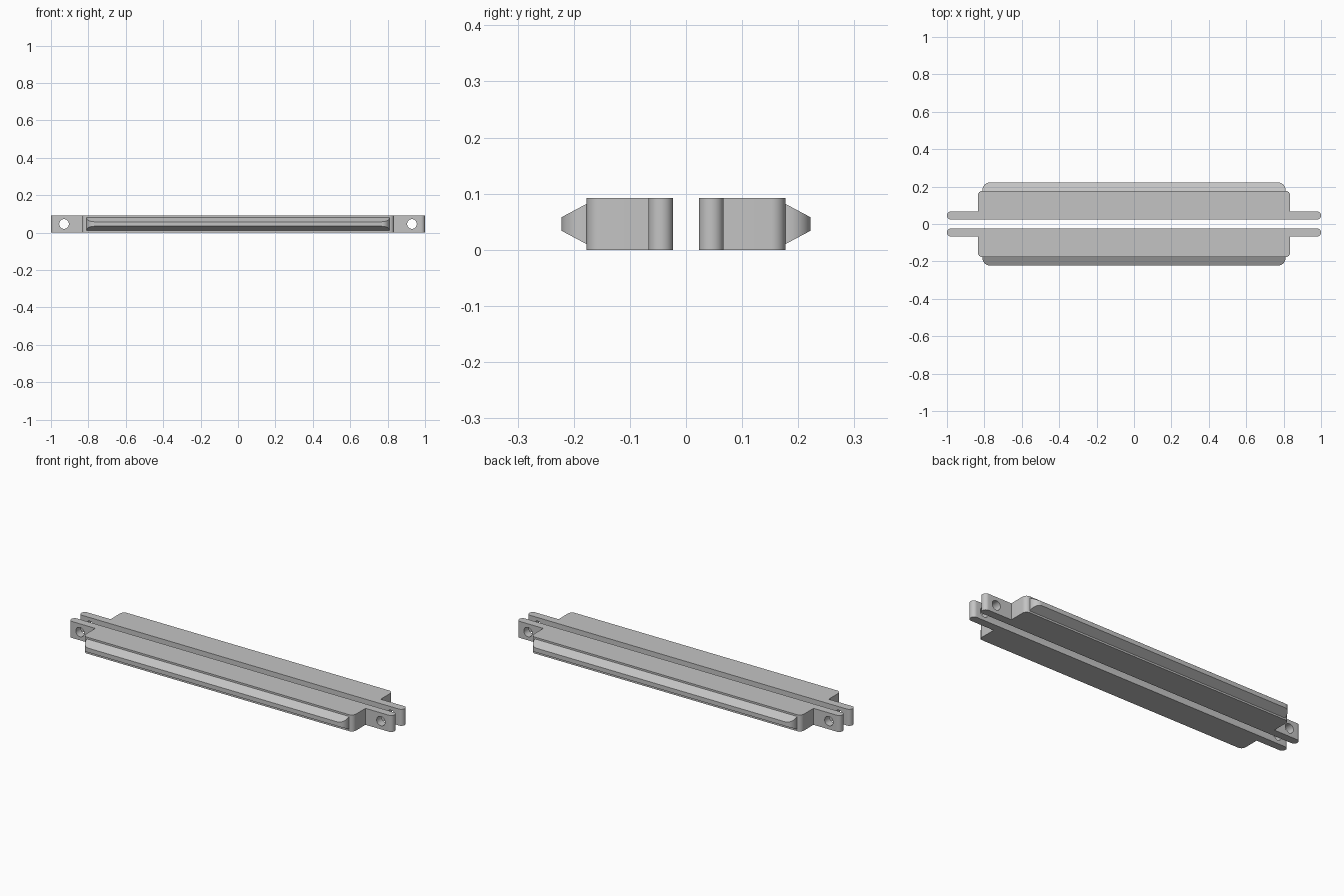
import bpy, bmesh, math

cube = bpy.data.objects.get("Cube")
if cube:
    bpy.data.objects.remove(cube, do_unlink=True)

HEIGHT = 0.092
INNER, EAR, OUTER, TIP = 0.023, 0.067, 0.177, 0.222   # depths from the centre line
BODY_X, RIDGE_X = 0.835, 0.81

metal = bpy.data.materials.new("light_grey")
metal.use_nodes = True
grey = (0.55, 0.55, 0.55, 1)
metal.diffuse_color = grey
metal.node_tree.nodes["Principled BSDF"].inputs["Base Color"].default_value = grey


def arc(cx, cy, r, start, end, steps=10):
    angles = [math.radians(start + (end - start) * i / steps) for i in range(steps + 1)]
    return [(cx + r * math.cos(a), cy + r * math.sin(a)) for a in angles]


def mirrored(half):
    """Close a right-hand outline, listed from inner to outer, with its mirror."""
    return half + [(-x, y) for x, y in reversed(half)]


def prism(name, outline, side, z_range):
    """Upright solid over an outline; z_range(y) gives its bottom and top."""
    bm = bmesh.new()
    low = [bm.verts.new((x, side * y, z_range(y)[0])) for x, y in outline]
    high = [bm.verts.new((x, side * y, z_range(y)[1])) for x, y in outline]
    bm.faces.new(low)
    bm.faces.new(high)
    n = len(outline)
    for i in range(n):
        j = (i + 1) % n
        bm.faces.new((low[i], low[j], high[j], high[i]))
    bmesh.ops.recalc_face_normals(bm, faces=bm.faces)
    mesh = bpy.data.meshes.new(name)
    bm.to_mesh(mesh)
    bm.free()
    mesh.materials.append(metal)
    obj = bpy.data.objects.new(name, mesh)
    bpy.context.collection.objects.link(obj)
    return obj


def smooth(obj):
    bpy.ops.object.select_all(action="DESELECT")
    obj.select_set(True)
    bpy.context.view_layer.objects.active = obj
    bpy.ops.object.shade_smooth_by_angle(angle=math.radians(25))


# Bolt hole cutters, one through each pair of ears
cutters = []
for x in (-0.93, 0.93):
    bpy.ops.mesh.primitive_cylinder_add(
        vertices=32, radius=0.026, depth=0.3,
        location=(x, 0, HEIGHT / 2), rotation=(math.pi / 2, 0, 0))
    cutter = bpy.context.object
    cutter.name = "bolt_hole_cutter"
    cutter.data.materials.append(metal)
    cutter.hide_render = True
    cutter.hide_set(True)
    cutters.append(cutter)

# Bar outline: round-ended ears and a body with rounded outer corners
ear_r = (EAR - INNER) / 2
bar = mirrored(arc(1 - ear_r, INNER + ear_r, ear_r, -90, 90, 16)
               + [(BODY_X, EAR)]
               + arc(BODY_X - 0.025, OUTER - 0.025, 0.025, 0, 90))

# Ridge outline: rounded at its outer corners, slightly sunk into the bar
ridge = mirrored([(RIDGE_X, OUTER - 0.002)]
                 + arc(RIDGE_X - 0.04, TIP - 0.04, 0.04, 0, 90))


def ridge_z(y):
    inset = 0.01 + 0.024 * (y - OUTER) / (TIP - OUTER)
    return inset, HEIGHT - inset


for side, label in ((-1, "front"), (1, "back")):
    body = prism(label + "_bar", bar, side, lambda y: (0, HEIGHT))
    for cutter in cutters:
        mod = body.modifiers.new("bolt_hole", "BOOLEAN")
        mod.operation = "DIFFERENCE"
        mod.solver = "EXACT"
        mod.object = cutter
    bpy.ops.object.select_all(action="DESELECT")
    body.select_set(True)
    bpy.context.view_layer.objects.active = body
    for mod in list(body.modifiers):
        bpy.ops.object.modifier_apply(modifier=mod.name)
    smooth(body)
    smooth(prism(label + "_ridge", ridge, side, ridge_z))

for cutter in cutters:
    bpy.data.objects.remove(cutter, do_unlink=True)
